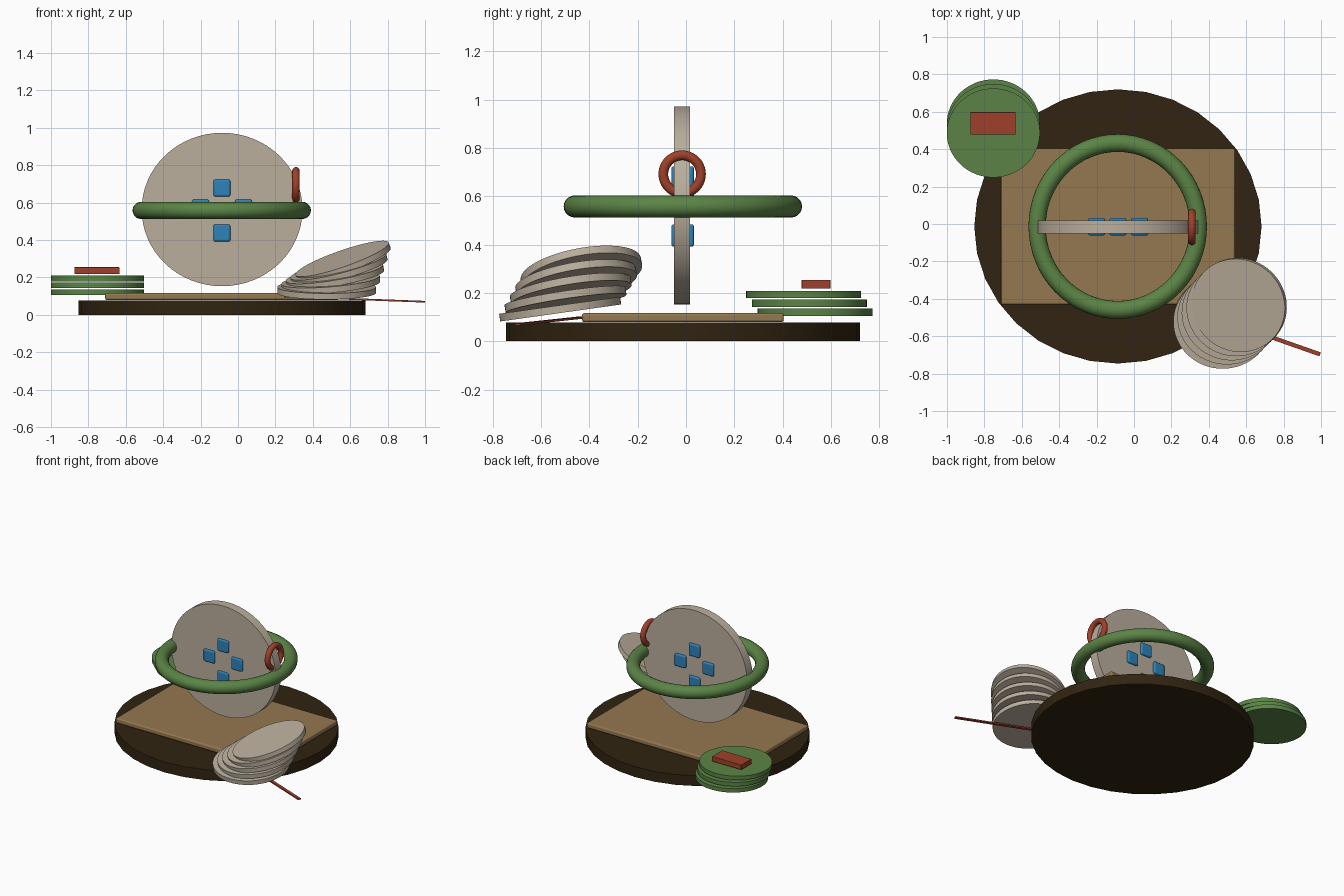
import bpy
import math
from mathutils import Vector

if "Cube" in bpy.data.objects:
    bpy.data.objects.remove(bpy.data.objects["Cube"])


def paint(name, r, g, b):
    # 8-bit display colour to linear
    m = bpy.data.materials.new(name)
    lin = [((c / 255 + 0.055) / 1.055) ** 2.4 for c in (r, g, b)]
    m.diffuse_color = (*lin, 1)
    m.use_nodes = True
    m.node_tree.nodes["Principled BSDF"].inputs["Base Color"].default_value = m.diffuse_color
    return m


DARK = paint("dark_wood", 49, 36, 17)
TAN = paint("tan_wood", 148, 120, 80)
STONE = paint("pale_stone", 187, 175, 157)
GREEN = paint("green", 91, 132, 70)
RED = paint("brick_red", 160, 64, 41)
BLUE = paint("blue", 44, 131, 186)


def finish(name, mat, scale=(1, 1, 1), rot=(0, 0, 0), bevel=0):
    ob = bpy.context.object
    ob.name = name
    ob.scale = scale
    ob.rotation_euler = [math.radians(a) for a in rot]
    ob.data.materials.append(mat)
    bpy.ops.object.transform_apply(location=False, rotation=False, scale=True)
    if bevel:
        mod = ob.modifiers.new("round", 'BEVEL')
        mod.width = bevel
        mod.segments = 3
    bpy.ops.object.shade_smooth_by_angle(angle=math.radians(30))
    return ob


def disc(name, mat, loc, rx, ry, depth, rot=(0, 0, 0), sides=64):
    bpy.ops.mesh.primitive_cylinder_add(vertices=sides, radius=1, depth=depth, location=loc)
    return finish(name, mat, (rx, ry, 1), rot)


def box(name, mat, loc, size, bevel=0, rot=(0, 0, 0)):
    bpy.ops.mesh.primitive_cube_add(size=1, location=loc)
    return finish(name, mat, size, rot, bevel)


def ring(name, mat, loc, major, minor, scale=(1, 1, 1), rot=(0, 0, 0)):
    bpy.ops.mesh.primitive_torus_add(major_radius=major, minor_radius=minor, location=loc,
                                     major_segments=64, minor_segments=20)
    return finish(name, mat, scale, rot)


# Round base and square board
disc("base", DARK, (-0.086, -0.013, 0.0385), 0.768, 0.733, 0.077, sides=32)
box("board", TAN, (-0.085, -0.013, 0.098), (1.25, 0.835, 0.038), 0.01)

# Upright wheel with the level hoop around it
disc("upright_wheel", STONE, (-0.085, -0.016, 0.563), 0.43, 0.41, 0.067, rot=(90, 0, 0))
ring("hoop", GREEN, (-0.087, -0.013, 0.558), 0.431, 0.046, (1, 1.035, 1))
ring("small_ring", RED, (0.31, -0.016, 0.692), 0.078, 0.02, rot=(0, 90, 0))

# Blue pegs through the wheel
for i, (x, z) in enumerate([(-0.086, 0.678), (-0.086, 0.438), (-0.2, 0.571), (0.03, 0.571)]):
    box(f"peg_{i}", BLUE, (x, -0.014, z), (0.09, 0.094, 0.092), 0.01)

# Stack of green plates with a red block on top
for i in range(3):
    disc(f"green_plate_{i}", GREEN, (-0.752, 0.535 - 0.024 * i, 0.12 + 0.037 * i),
         0.249, 0.238, 0.03)
box("red_block", RED, (-0.754, 0.538, 0.236), (0.242, 0.12, 0.037), 0.003)

# Fanned stack of pale plates, each tipped further than the last
for i in range(5):
    disc(f"pale_plate_{i}", STONE, (0.474 + 0.022 * i, -0.521 + 0.022 * i, 0.133 + 0.038 * i),
         0.264, 0.253, 0.032, rot=(8 + 0.5 * i, -4.8 * i, 0))

# Thin stick lying under the pale plates
a, b = Vector((0.25, -0.435, 0.098)), Vector((0.995, -0.697, 0.07))
d = b - a
box("stick", RED, (a + b) / 2, (d.length, 0.022, 0.009),
    rot=(0, math.degrees(-math.asin(d.z / d.length)), math.degrees(math.atan2(d.y, d.x))))
